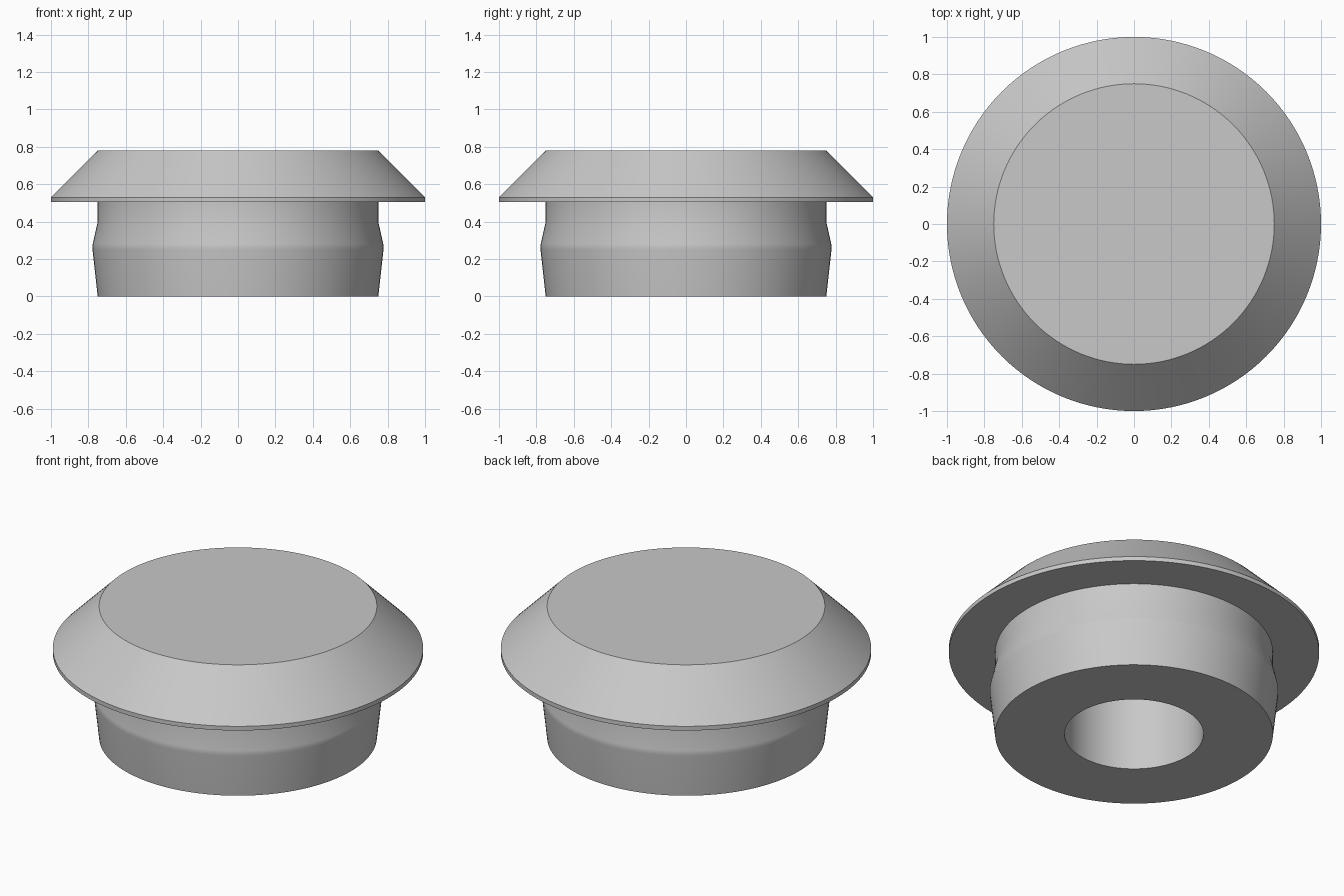
import bpy
import bmesh
import math

cube = bpy.data.objects.get("Cube")
if cube:
    bpy.data.objects.remove(cube, do_unlink=True)

SEGMENTS = 128

# Plain grey plastic
grey = bpy.data.materials.new("light_grey")
grey.use_nodes = True
colour = (0.58, 0.58, 0.58, 1)
grey.diffuse_color = colour
grey.node_tree.nodes["Principled BSDF"].inputs["Base Color"].default_value = colour


def lathe(name, profile):
    """Revolve (radius, height) points around z; end points close with flat caps."""
    bm = bmesh.new()
    rings = []
    for r, z in profile:
        rings.append([bm.verts.new((r * math.cos(a), r * math.sin(a), z))
                      for a in (math.tau * i / SEGMENTS for i in range(SEGMENTS))])
    for low, high in zip(rings, rings[1:]):
        for i in range(SEGMENTS):
            j = (i + 1) % SEGMENTS
            bm.faces.new((low[i], low[j], high[j], high[i]))
    for ring in (rings[0], rings[-1]):
        bm.faces.new(ring)
    bmesh.ops.recalc_face_normals(bm, faces=bm.faces)
    mesh = bpy.data.meshes.new(name)
    bm.to_mesh(mesh)
    bm.free()
    mesh.materials.append(grey)
    obj = bpy.data.objects.new(name, mesh)
    bpy.context.collection.objects.link(obj)
    bpy.ops.object.select_all(action="DESELECT")
    obj.select_set(True)
    bpy.context.view_layer.objects.active = obj
    bpy.ops.object.shade_smooth_by_angle(angle=math.radians(30))
    return obj


# Bored stem with a snap bulge, under a bevelled cap
lathe("plug", [
    (0.375, 0.505), (0.375, 0),                 # blind bore
    (0.75, 0), (0.778, 0.25), (0.779, 0.265),   # tapered stem
    (0.777, 0.28), (0.75, 0.40), (0.75, 0.505), # snap bulge and neck
    (1, 0.505), (1, 0.53), (0.75, 0.78),        # flange and sloped cap
])
